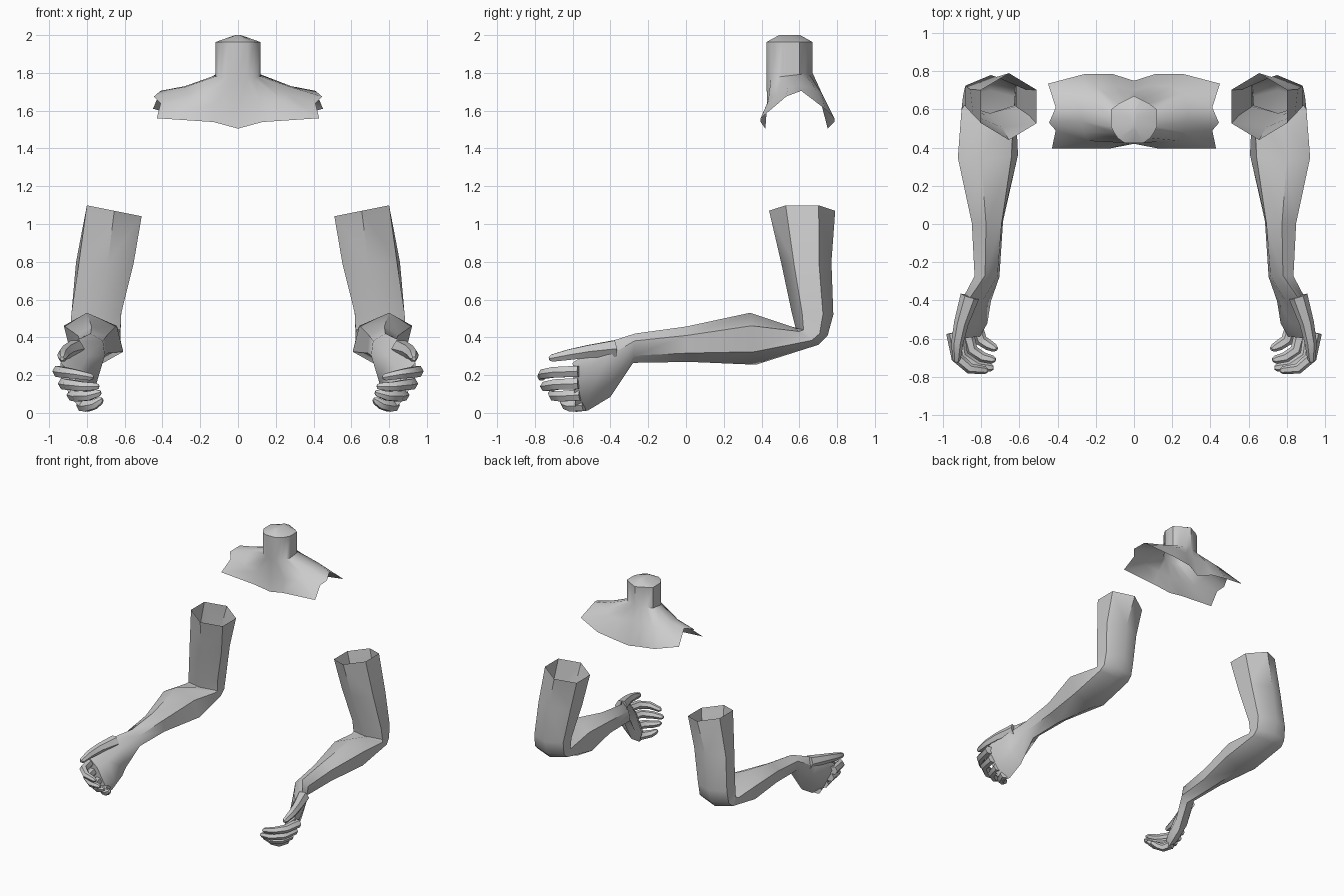
import bpy, bmesh, math
from mathutils import Vector

if "Cube" in bpy.data.objects:
    bpy.data.objects.remove(bpy.data.objects["Cube"])


def loft(bm, rings, cap_start=False, cap_end=False):
    """Skin a list of equal-length closed rings."""
    vs = [[bm.verts.new(p) for p in r] for r in rings]
    n = len(vs[0])
    for a, b in zip(vs, vs[1:]):
        for i in range(n):
            j = (i + 1) % n
            bm.faces.new((a[i], a[j], b[j], b[i]))
    if cap_start:
        bm.faces.new(vs[0])
    if cap_end:
        bm.faces.new(vs[-1])


def finish(bm, name, angle=50):
    bmesh.ops.recalc_face_normals(bm, faces=bm.faces)
    me = bpy.data.meshes.new(name)
    bm.to_mesh(me)
    bm.free()
    ob = bpy.data.objects.new(name, me)
    bpy.context.collection.objects.link(ob)
    bpy.ops.object.select_all(action='DESELECT')
    ob.select_set(True)
    bpy.context.view_layer.objects.active = ob
    bpy.ops.object.shade_smooth_by_angle(angle=math.radians(angle))
    return ob


def hexagon(front, back, w, tilt=0.0):
    """Six-sided section from its front ridge, back ridge and half width."""
    f, b = Vector(front), Vector(back)
    pts = [f]
    for t, s in ((.25, 1), (.75, 1), (1, 0), (.75, -1), (.25, -1)):
        pts.append(f.lerp(b, t) + Vector((s * w, 0, s * w * tilt)))
    return pts


def digit_rings(path, radii, sides=6):
    """Sections along a finger path, ending in a small blunt tip."""
    pts = [Vector(p) for p in path]
    end = (pts[-1] - pts[-2]).normalized()
    pts.append(pts[-1] + end * radii[-1] * .7)
    radii = list(radii) + [radii[-1] * .5]
    rings = []
    for i, p in enumerate(pts):
        d = (pts[min(i + 1, len(pts) - 1)] - pts[max(i - 1, 0)]).normalized()
        u = d.cross(Vector((0, 0, 1))).normalized()
        v = u.cross(d)
        rings.append([p + (u * math.cos(a) + v * math.sin(a)) * radii[i]
                      for a in (2 * math.pi * k / sides for k in range(sides))])
    return rings


# Arm sections: front/inner ridge, back/under ridge, half width, tilt
ARM = [
    ((.655, .44, 1.07), (.655, .79, 1.07), .145, .2),
    ((.69, .505, .79), (.72, .77, .80), .145, 0),
    ((.75, .56, .53), (.75, .78, .52), .132, 0),
    ((.755, .58, .45), (.755, .75, .41), .133, 0),
    ((.77, .565, .455), (.755, .70, .36), .137, 0),
    ((.80, .34, .53), (.73, .37, .255), .140, 0),
    ((.775, .0, .457), (.76, .02, .27), .078, 0),
    ((.78, -.27, .42), (.76, -.28, .265), .06, 0),
    ((.875, -.41, .375), (.78, -.40, .085), .055, 0),
    ((.91, -.52, .32), (.79, -.52, .012), .052, 0),
    ((.94, -.60, .265), (.81, -.585, .005), .036, 0),
]
FINGERS = [
    [(.95, -.57, .22), (.925, -.70, .215), (.86, -.757, .205), (.78, -.766, .19)],
    [(.92, -.57, .155), (.90, -.69, .15), (.82, -.745, .14), (.75, -.752, .14)],
    [(.875, -.56, .095), (.85, -.66, .088), (.79, -.70, .09), (.74, -.71, .105)],
    [(.825, -.54, .04), (.80, -.61, .035), (.76, -.635, .045), (.73, -.65, .065)],
]
THUMB = [(.86, -.38, .34), (.905, -.52, .325), (.925, -.62, .308), (.93, -.71, .29)]

for side, label in ((1, "right"), (-1, "left")):
    bm = bmesh.new()
    loft(bm, [hexagon(*s) for s in ARM], cap_end=True)
    bmesh.ops.scale(bm, vec=(side, 1, 1), verts=bm.verts)
    finish(bm, "arm_" + label)

    bm = bmesh.new()
    for path in FINGERS:
        loft(bm, digit_rings(path, (.034, .032, .028, .021)), True, True)
    loft(bm, digit_rings(THUMB, (.05, .038, .032, .022)), True, True)
    bmesh.ops.scale(bm, vec=(side, 1, 1), verts=bm.verts)
    finish(bm, "fingers_" + label)

# Neck and shoulder yoke: half rings from front centre to back centre
HEM = [(0, .42, 1.505), (.13, .395, 1.54), (.43, .395, 1.56), (.41, .49, 1.64),
       (.445, .53, 1.675), (.41, .61, 1.705), (.45, .735, 1.61),
       (.26, .785, 1.56), (.11, .785, 1.54), (0, .75, 1.505)]
SHOULDER = [(0, .43, 1.63), (.12, .43, 1.64), (.24, .435, 1.65), (.26, .48, 1.69),
            (.28, .54, 1.725), (.28, .61, 1.73), (.25, .69, 1.71),
            (.2, .72, 1.69), (.1, .725, 1.68), (0, .70, 1.70)]
NECK = [(0, .425), (.05, .425), (.085, .45), (.105, .48), (.12, .51),
        (.12, .56), (.12, .60), (.08, .63), (.04, .65), (0, .67)]


def full(half):
    return half + [(-x, y, z) for x, y, z in half[-2:0:-1]]


base = [(x, y, 1.77 + .03 * (y - .42) / .25) for x, y in NECK]
top = [(x, y, 1.963) for x, y in NECK]
crown = [(x * .12, .55 + (y - .55) * .45, 2.0) for x, y in NECK]
bm = bmesh.new()
loft(bm, [full(r) for r in (HEM, SHOULDER, base, top, crown)], cap_end=True)
finish(bm, "neck_and_shoulders")
